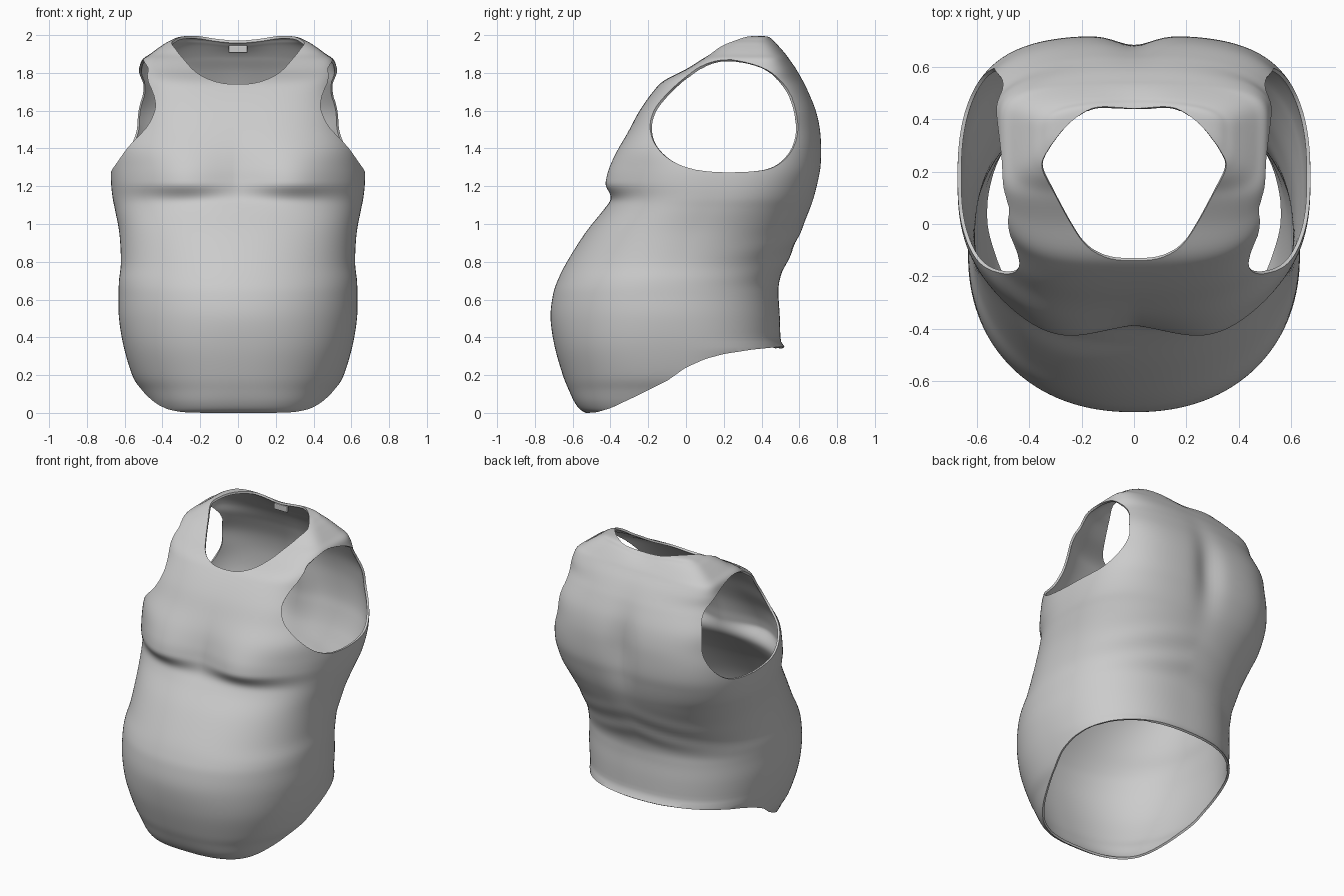
import bpy
import bmesh
import math
from mathutils import Vector

default_cube = bpy.data.objects.get("Cube")
if default_cube:
    bpy.data.objects.remove(default_cube, do_unlink=True)

SEGMENTS = 144
STEPS = 6


def make_material(name, colour):
    material = bpy.data.materials.new(name)
    material.use_nodes = True
    material.diffuse_color = colour
    shader = material.node_tree.nodes["Principled BSDF"]
    shader.inputs["Base Color"].default_value = colour
    shader.inputs["Roughness"].default_value = 0.8
    return material


def spline(points, steps, closed=False):
    """Smooth curve through points of any dimension."""
    count = len(points)
    result = []
    for i in range(count if closed else count - 1):
        if closed:
            ids = [(i + k) % count for k in (-1, 0, 1, 2)]
        else:
            ids = [min(max(i + k, 0), count - 1) for k in (-1, 0, 1, 2)]
        before, start, end, after = (Vector(points[k]) for k in ids)
        for s in range(steps):
            t = s / steps
            result.append(start + (end - before) * (t / 2)
                          + (before * 2 - start * 5 + end * 4 - after) * (t * t / 2)
                          + (start * 3 - before - end * 3 + after) * (t ** 3 / 2))
    if not closed:
        result.append(Vector(points[-1]))
    return result


def signed_distance(px, py, polygon):
    """Distance to a closed outline, negative inside it."""
    inside = False
    nearest = math.inf
    ax, ay = polygon[-1]
    for bx, by in polygon:
        dx, dy = bx - ax, by - ay
        t = ((px - ax) * dx + (py - ay) * dy) / (dx * dx + dy * dy)
        t = min(max(t, 0), 1)
        nearest = min(nearest, math.hypot(px - ax - t * dx, py - ay - t * dy))
        if (ay > py) != (by > py) and px < ax + dx * (py - ay) / dy:
            inside = not inside
        ax, ay = bx, by
    return -nearest if inside else nearest


def cut_opening(bm, distance):
    """Split the cloth along distance == 0 and remove the negative side."""
    values = {}
    for vert in bm.verts:
        value = distance(vert.co)
        values[vert] = value if abs(value) > 0.0005 else 0.0005
    border = []
    for edge in list(bm.edges):
        a, b = edge.verts
        if values[a] * values[b] < 0:
            fraction = values[a] / (values[a] - values[b])
            border.append(bmesh.utils.edge_split(edge, a, fraction)[1])
    bmesh.ops.connect_verts(bm, verts=border)
    removed = [face for face in bm.faces
               if any(values.get(vert, 1) < 0 for vert in face.verts)]
    bmesh.ops.delete(bm, geom=removed, context='FACES')


def bump(value, centre, width):
    return math.exp(-((value - centre) / width) ** 2)


def torso_point(section, angle):
    """Point on a rounded-box cross-section, with the soft body details."""
    z, width, front, back, power = section
    c, s = math.cos(angle), math.sin(angle)
    # the back has its own roundness
    back_power = 2.4 + 0.9 * bump(z, 1.42, 0.3)
    power += (back_power - power) * max(s, 0)
    radius = (abs(c) ** power + abs(s) ** power) ** (-1 / power)
    # the cloth is narrower in front of the arms than behind them
    x = width * radius * c * (1 + 0.1 * s * bump(z, 1.65, 0.15))
    y = (front + back) / 2 + (back - front) / 2 * radius * s
    if s < 0:
        # two full lobes of the chest, tucked in sharply below
        height = bump(z, 1.22, 0.2 if z > 1.22 else 0.075)
        y -= 0.075 * min(1, -2 * s) * bump(abs(x), 0.3, 0.23) * height
    else:
        # spine groove, slanted folds at the waist, flared back hem
        y -= 0.038 * bump(x, 0, 0.09) * bump(z, 1.4, 0.25)
        y += 0.004 * s * math.sin(z * 40 + abs(x) * 9) * bump(z, 0.85, 0.13)
        y += 0.028 * s * bump(z, 0.335, 0.03)
    # dip in the middle of the collar
    z -= 0.025 * bump(x, 0, 0.14) * bump(z, 2, 0.07)
    return x, y, z


# Torso cross-sections: height, half width, front y, back y, boxiness
sections = [
    (0, .44, -.53, .5, 2.8),
    (.02, .455, -.563, .5, 2.7),
    (.06, .48, -.592, .5, 2.6),
    (.12, .515, -.62, .5, 2.45),
    (.2, .56, -.652, .5, 2.35),
    (.35, .605, -.695, .5, 2.3),
    (.5, .63, -.717, .497, 2.2),
    (.62, .632, -.705, .49, 2.2),
    (.7, .63, -.68, .495, 2.2),
    (.8, .62, -.63, .535, 2.2),
    (.95, .628, -.535, .605, 2.3),
    (1.07, .65, -.44, .655, 2.4),
    (1.14, .664, -.388, .68, 2.5),
    (1.22, .672, -.37, .7, 2.6),
    (1.3, .67, -.358, .715, 2.7),
    (1.4, .65, -.335, .718, 3),
    (1.5, .62, -.295, .712, 3.1),
    (1.6, .595, -.245, .69, 3.4),
    (1.7, .56, -.175, .65, 3.7),
    (1.76, .54, -.115, .62, 4.2),
    (1.82, .522, 0, .585, 5.5),
    (1.87, .505, .08, .55, 6),
    (1.9, .465, .125, .53, 5.5),
    (1.94, .41, .17, .5, 5),
    (1.97, .36, .21, .475, 4),
    (1.995, .28, .29, .445, 3.5),
    (2, .05, .33, .37, 2),
]

# Closed torso skin
bm = bmesh.new()
rings = []
for section in spline(sections, STEPS):
    rings.append([bm.verts.new(torso_point(section, math.tau * j / SEGMENTS))
                  for j in range(SEGMENTS)])
for lower, upper in zip(rings, rings[1:]):
    for j in range(SEGMENTS):
        k = (j + 1) % SEGMENTS
        bm.faces.new((lower[j], lower[k], upper[k], upper[j]))

# Neck opening, outlined from above
neck_half = [(.1, -.13), (.18, -.085), (.24, 0), (.3, .11), (.35, .21),
             (.335, .27), (.27, .36), (.2, .42), (.13, .447)]
neck = spline([(0, -.14)] + neck_half + [(0, .44)]
              + [(-x, y) for x, y in reversed(neck_half)], 4, closed=True)
cut_opening(bm, lambda p: signed_distance(p.x, p.y, neck) if p.z > 1.5 else 1)

# Both arm openings, outlined from the side
armhole = spline([(.23, 1.87), (.1, 1.845), (0, 1.78), (-.1, 1.69), (-.17, 1.6),
                  (-.19, 1.5), (-.15, 1.4), (-.05, 1.32), (.1, 1.28), (.3, 1.275),
                  (.45, 1.295), (.54, 1.36), (.585, 1.45), (.59, 1.55),
                  (.56, 1.67), (.5, 1.76), (.4, 1.83)], 4, closed=True)
cut_opening(bm, lambda p: signed_distance(p.y, p.z, armhole) if p.z > 1.1 else 1)

# Hem rising from the belly to the back
hem = [(-.54, -.002), (-.47, .004), (-.4, .025), (-.25, .095), (-.1, .17), (0, .24),
       (.1, .285), (.2, .312), (.35, .335), (.5, .35), (1, .34), (1, -1), (-.54, -1)]
cut_opening(bm, lambda p: signed_distance(p.y, p.z, hem) if p.z < 0.6 else 1)

bmesh.ops.remove_doubles(bm, verts=bm.verts, dist=0.002)
mesh = bpy.data.meshes.new("tank_top")
bm.to_mesh(mesh)
bm.free()
shirt = bpy.data.objects.new("tank_top", mesh)
bpy.context.collection.objects.link(shirt)
cloth = make_material("grey_cloth", (0.6, 0.6, 0.6, 1))
mesh.materials.append(cloth)

# Cloth thickness
solidify = shirt.modifiers.new("thickness", 'SOLIDIFY')
solidify.thickness = 0.014
solidify.offset = -1
bpy.ops.object.select_all(action='DESELECT')
bpy.context.view_layer.objects.active = shirt
shirt.select_set(True)
bpy.ops.object.modifier_apply(modifier=solidify.name)
bpy.ops.object.shade_smooth_by_angle(angle=math.radians(50))

# Small label inside the back of the neck
bpy.ops.mesh.primitive_cube_add(size=1, location=(0, .457, 1.926))
label = bpy.context.object
label.name = "neck_label"
label.scale = (.1, .015, .04)
bpy.ops.object.transform_apply(location=False, rotation=False, scale=True)
label.data.materials.append(cloth)
bevel = label.modifiers.new("soft_edges", 'BEVEL')
bevel.width = 0.005
bevel.segments = 2
